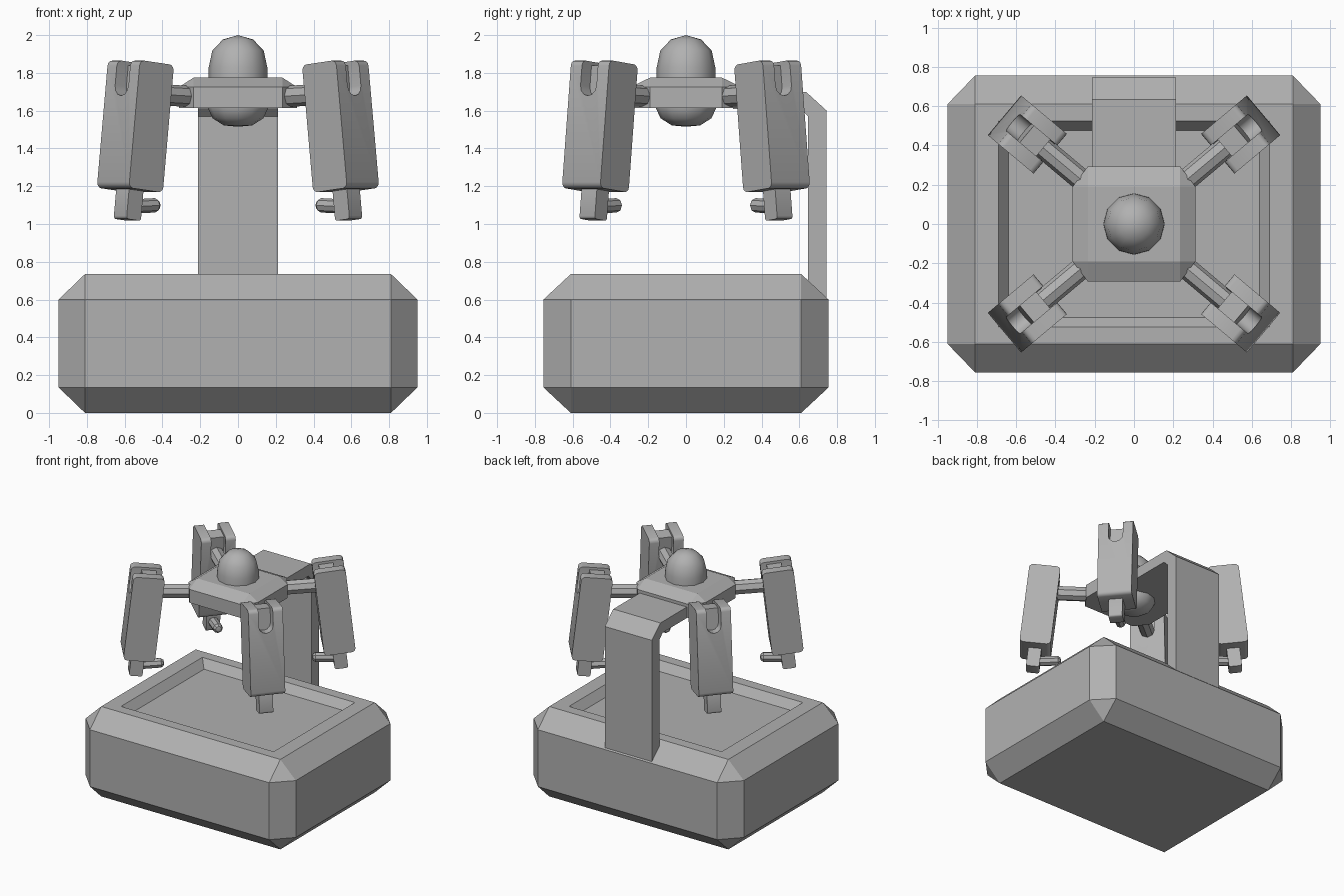
import bpy, bmesh
from math import sin, cos, pi, radians
from mathutils import Matrix, Vector

if "Cube" in bpy.data.objects:
    bpy.data.objects.remove(bpy.data.objects["Cube"])

grey = bpy.data.materials.new("dark_grey")
grey.diffuse_color = (.44, .44, .44, 1)
grey.use_nodes = True
grey.node_tree.nodes["Principled BSDF"].inputs["Base Color"].default_value = grey.diffuse_color


def finish(bm, name, matrix=Matrix(), smooth=None):
    bmesh.ops.recalc_face_normals(bm, faces=bm.faces[:])
    me = bpy.data.meshes.new(name)
    bm.to_mesh(me)
    bm.free()
    me.materials.append(grey)
    ob = bpy.data.objects.new(name, me)
    bpy.context.collection.objects.link(ob)
    ob.matrix_world = matrix
    if smooth:
        bpy.ops.object.select_all(action='DESELECT')
        ob.select_set(True)
        bpy.context.view_layer.objects.active = ob
        bpy.ops.object.shade_smooth_by_angle(angle=radians(smooth))
    return ob


def hull(points):
    bm = bmesh.new()
    for p in points:
        bm.verts.new(p)
    bmesh.ops.convex_hull(bm, input=bm.verts[:])
    bmesh.ops.dissolve_limit(bm, angle_limit=radians(1), verts=bm.verts[:], edges=bm.edges[:])
    return bm


def prism(outline, x0, x1, round_ends=0):
    """Outline in the y-z plane, extruded along x; optionally rounds the end edges along y."""
    bm = bmesh.new()
    face = bm.faces.new([bm.verts.new((x0, y, z)) for y, z in outline])
    new = bmesh.ops.extrude_face_region(bm, geom=[face])['geom']
    for v in new:
        if isinstance(v, bmesh.types.BMVert):
            v.co.x = x1
    if round_ends:
        bmesh.ops.recalc_face_normals(bm, faces=bm.faces[:])
        ends = (min(z for y, z in outline), max(z for y, z in outline))
        edges = [e for e in bm.edges
                 if abs(e.verts[0].co.x - e.verts[1].co.x) < 1e-5
                 and any(all(abs(v.co.z - z) < 1e-5 for v in e.verts) for z in ends)]
        bmesh.ops.bevel(bm, geom=edges, offset=round_ends, segments=3, profile=.5, affect='EDGES')
    return bm


def lathe(profile, sides):
    """Closed solid from (radius, z) rings; zero radius gives a pole."""
    bm = bmesh.new()
    rings = []
    for r, z in profile:
        rings.append([bm.verts.new((r * cos(2 * pi * i / sides), r * sin(2 * pi * i / sides), z))
                      for i in range(sides)] if r else [bm.verts.new((0, 0, z))] * sides)
    for a, b in zip(rings, rings[1:]):
        for i in range(sides):
            j = (i + 1) % sides
            bm.faces.new(list(dict.fromkeys((a[i], a[j], b[j], b[i]))))
    return bm


def rod(name, start, end, r, frame):
    """Eight-sided rod with rounded ends."""
    a, b = Vector(start), Vector(end)
    d = b - a
    n = d.length
    bm = lathe([(0, 0), (r * .6, r * .12), (r, r * .6), (r, n - r * .6), (r * .6, n - r * .12), (0, n)], 8)
    finish(bm, name, frame @ Matrix.Translation(a) @ d.to_track_quat('Z', 'Y').to_matrix().to_4x4(), 30)


signs = [(sx, sy) for sx in (-1, 1) for sy in (-1, 1)]

# Chamfered base with a tray sunk into its top
pts = []
for sx, sy in signs:
    for x, y, z in ((.81, .61, 0), (.95, .61, .135), (.81, .755, .135),
                    (.95, .61, .6), (.81, .755, .6), (.81, .61, .735)):
        pts.append((sx * x, sy * y, z))
bm = hull(pts)
top = max(bm.faces, key=lambda f: f.calc_center_median().z)
for hx, hy, z in ((.69, .525, .735), (.64, .475, .67)):
    bmesh.ops.inset_individual(bm, faces=[top], thickness=.03)
    for v in top.verts:
        v.co = (hx if v.co.x > 0 else -hx, hy if v.co.y > 0 else -hy, z)
finish(bm, "base")

# Rear column and its overhanging arm
finish(prism([(.745, .6), (.745, 1.6), (.635, 1.7), (.25, 1.7), (.25, 1.61),
              (.605, 1.61), (.645, 1.57), (.645, .6)], -.213, .213), "column")

# Hub plate
pts = []
for sx, sy in signs:
    for x, y, z in ((.235, .19, 1.775), (.313, .19, 1.725), (.235, .293, 1.725),
                    (.313, .19, 1.615), (.235, .293, 1.615)):
        pts.append((sx * x, sy * y, z))
finish(hull(pts), "hub")

# Domes above and below the hub
finish(lathe([(0, 1.515), (.075, 1.522), (.135, 1.56), (.16, 1.615), (.155, 1.83),
              (.136, 1.918), (.08, 1.977), (0, 2.0)], 12), "dome", smooth=50)

# Four hanging legs: forked block, web in the fork, rod to the hub, foot with a pin
fork = [(-.132, -.34), (.132, -.34), (.132, .34), (.055, .34)]
fork += [(.055 * cos(a), .205 - .055 * sin(a)) for a in (pi * i / 6 for i in range(7))]
fork += [(-.055, .34), (-.132, .34)]
for deg in (40, 140, 220, 320):
    turn = Matrix.Rotation(radians(deg), 4, 'Z')
    leg = turn @ Matrix.Translation((.709, 0, 1.517)) @ Matrix.Rotation(radians(-6.5), 4, 'Y')
    finish(prism(fork, -.118, .118, .03), "leg", leg, 35)
    finish(prism([(-.06, .1), (.06, .1), (.06, .32), (-.06, .32)], -.07, .04), "leg_web", leg)
    finish(prism([(-.053, -.498), (.053, -.498), (.053, -.32), (-.053, -.32)], -.05, .05, .015),
           "foot", leg, 35)
    rod("arm_rod", (.325, 0, 1.675), (.66, 0, 1.69), .056, turn)
    rod("foot_pin", (.78, 0, 1.09), (.55, 0, 1.1), .038, turn)
